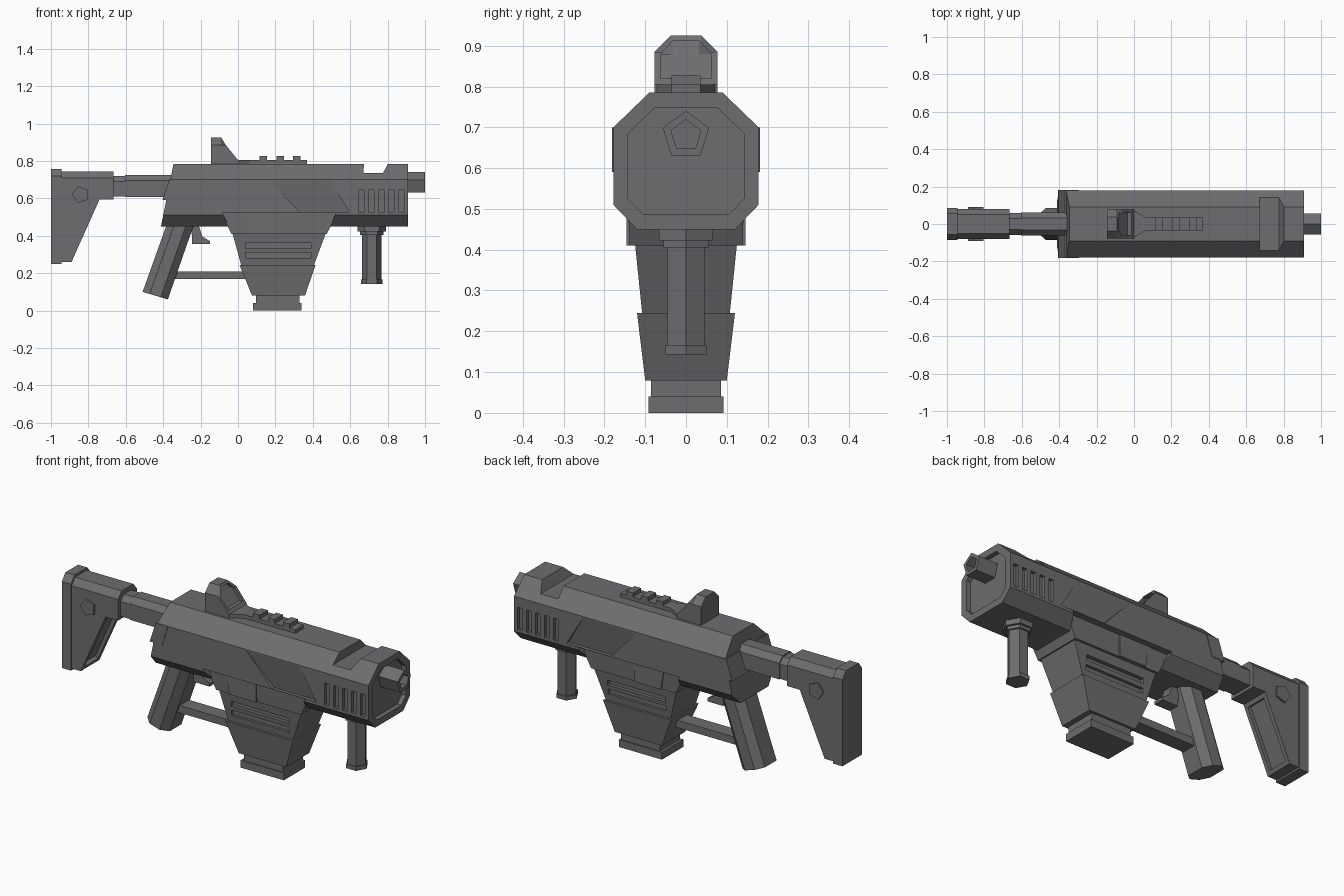
import bpy, bmesh, math
from mathutils import Vector

cube = bpy.data.objects.get("Cube")
if cube:
    bpy.data.objects.remove(cube)

grey = bpy.data.materials.new("gunmetal_grey")
grey.use_nodes = True
colour = (0.155, 0.153, 0.163, 1)
grey.diffuse_color = colour
grey.node_tree.nodes["Principled BSDF"].inputs["Base Color"].default_value = colour


def loft(name, rings):
    """Skin a stack of equal-length rings and cap both ends."""
    bm = bmesh.new()
    rows = [[bm.verts.new(p) for p in ring] for ring in rings]
    n = len(rows[0])
    for a, b in zip(rows, rows[1:]):
        for i in range(n):
            j = (i + 1) % n
            bm.faces.new((a[i], a[j], b[j], b[i]))
    bm.faces.new(rows[0])
    bm.faces.new(rows[-1])
    bmesh.ops.remove_doubles(bm, verts=bm.verts, dist=1e-5)
    bmesh.ops.recalc_face_normals(bm, faces=bm.faces)
    mesh = bpy.data.meshes.new(name)
    bm.to_mesh(mesh)
    bm.free()
    mesh.materials.append(grey)
    obj = bpy.data.objects.new(name, mesh)
    bpy.context.collection.objects.link(obj)
    return obj


def prism(name, profile, y0, y1):
    """Side profile (x, z) pushed from y0 to y1."""
    return loft(name, [[(x, y, z) for x, z in profile] for y in (y0, y1)])


def shouldered(name, profile, half, flat, cap):
    """Side profile whose top edges are chamfered from cap height to full height."""
    rings = []
    for y in (-half, -flat, flat, half):
        limit = cap if abs(y) == half else 9
        rings.append([(x, y, min(z, limit)) for x, z in profile])
    return loft(name, rings)


def stack(name, levels):
    """Rectangles (z, x0, x1, half_y) joined upwards."""
    return loft(name, [[(a, -h, z), (b, -h, z), (b, h, z), (a, h, z)] for z, a, b, h in levels])


def box(name, x0, x1, y0, y1, z0, z1):
    return prism(name, [(x0, z0), (x1, z0), (x1, z1), (x0, z1)], y0, y1)


def polygon(n, r, start):
    return [(r * math.cos(start + i * math.tau / n), r * math.sin(start + i * math.tau / n)) for i in range(n)]


def cut(obj, cutters):
    """Subtract the cutters, bake the result and drop the cutters."""
    for c in cutters:
        c.hide_render = True
        mod = obj.modifiers.new("cut", 'BOOLEAN')
        mod.operation = 'DIFFERENCE'
        mod.solver = 'EXACT'
        mod.object = c
    bpy.context.view_layer.update()
    result = bpy.data.meshes.new_from_object(obj.evaluated_get(bpy.context.evaluated_depsgraph_get()))
    obj.modifiers.clear()
    obj.data = result
    for c in cutters:
        bpy.data.objects.remove(c)


def inset(obj, direction, thickness, depth):
    """Inset and sink the faces looking along a direction."""
    bm = bmesh.new()
    bm.from_mesh(obj.data)
    d = Vector(direction).normalized()
    faces = [f for f in bm.faces if f.normal.dot(d) > 0.95]
    bmesh.ops.inset_region(bm, faces=faces, thickness=thickness, use_even_offset=True)
    geo = bmesh.ops.extrude_face_region(bm, geom=faces)["geom"]
    bmesh.ops.delete(bm, geom=faces, context='FACES')
    bmesh.ops.translate(bm, vec=-d * depth, verts=[v for v in geo if isinstance(v, bmesh.types.BMVert)])
    bm.to_mesh(obj.data)
    bm.free()


# Main body: octagonal tube with a slanted rear and a hollowed muzzle face
half = [(0.12, 0.45), (0.178, 0.51), (0.178, 0.70), (0.09, 0.785)]
octagon = half + [(-y, z) for y, z in reversed(half)]
rear = [(-0.345 - (0.785 - z) * 0.2, y, z) for y, z in octagon]
body = loft("body", [rear, [(0.91, y, z) for y, z in octagon]])
inset(body, (1, 0, 0), 0.036, 0.025)
cutters = [
    prism("notch_cutter", [(0.675, 0.80), (0.67, 0.735), (0.775, 0.735), (0.81, 0.80)], -0.3, 0.3),
    prism("underside_cutter", [(-0.085, 0.525), (0.525, 0.525), (0.475, 0.40), (-0.025, 0.40)], -0.3, 0.3),
]
# Side panels lean inwards towards the bottom
panel = [(0.17, 0.70), (0.49, 0.70), (0.595, 0.527), (0.33, 0.527)]
for side in (-1, 1):
    lean = [(x, side * (0.179 - (0.70 - z) * 0.12), z) for x, z in panel]
    cutters.append(loft("panel_cutter", [lean, [(x, side * 0.3, z) for x, z in panel]]))
    for i in range(5):
        x = 0.645 + i * 0.054
        cutters.append(box("vent_cutter", x, x + 0.028, side * 0.16, side * 0.3, 0.525, 0.645))
cut(body, cutters)

# Rear collar
collar = [(-0.405, 0.59), (-0.33, 0.59), (-0.295, 0.70), (-0.368, 0.70)]
prism("rear_collar", collar, -0.181, 0.181)

# Magazine well, magazine and base
stack("magazine_well", [(0.41, -0.035, 0.475, 0.138), (0.53, -0.095, 0.535, 0.143)])
prism("well_plate", [(0.03, 0.53), (0.21, 0.53), (0.21, 0.41), (0.05, 0.41)], -0.146, 0.146)
upper = stack("upper_magazine", [(0.24, 0.018, 0.405, 0.107), (0.415, -0.03, 0.47, 0.125)])
cut(upper, [box("slot_cutter", 0.04, 0.39, s * 0.098, s * 0.3, z, z + 0.028)
            for s in (-1, 1) for z in (0.282, 0.333)])
stack("lower_magazine", [(0.08, 0.075, 0.358, 0.10), (0.245, 0.008, 0.415, 0.12)])
stack("magazine_neck", [(0.035, 0.095, 0.33, 0.086), (0.085, 0.095, 0.33, 0.086)])
stack("magazine_foot", [(0, 0.08, 0.34, 0.092), (0.04, 0.08, 0.34, 0.092)])


# Pistol grip with chamfered corners, trigger and lower brace
def grip_ring(x0, z0, x1, z1):
    ring = []
    for t, y in ((0, 0.05), (0.28, 0.085), (0.72, 0.085), (1, 0.05)):
        ring.append((x0 + (x1 - x0) * t, y, z0 + (z1 - z0) * t))
    return ring + [(x, -y, z) for x, y, z in reversed(ring)]


loft("pistol_grip", [grip_ring(-0.51, 0.10, -0.375, 0.06), grip_ring(-0.36, 0.52, -0.215, 0.52)])
prism("trigger", [(-0.25, 0.47), (-0.215, 0.47), (-0.19, 0.395), (-0.15, 0.372), (-0.15, 0.355), (-0.245, 0.355)],
      -0.03, 0.03)
box("lower_brace", -0.38, 0.05, -0.04, 0.04, 0.17, 0.21)

# Stock tube, stock and butt plate
shouldered("stock_tube", [(-0.68, 0.61), (-0.30, 0.61), (-0.30, 0.72), (-0.68, 0.72)], 0.058, 0.03, 0.69)
shouldered("stock_sleeve", [(-0.605, 0.608), (-0.30, 0.608), (-0.30, 0.725), (-0.605, 0.725)], 0.062, 0.033, 0.695)
stock = shouldered("stock", [(-0.95, 0.26), (-0.89, 0.26), (-0.74, 0.595), (-0.665, 0.595),
                             (-0.665, 0.745), (-0.95, 0.745)], 0.08, 0.05, 0.71)
inset(stock, (0.335, 0, -0.15), 0.022, 0.02)
shouldered("butt_plate", [(-1, 0.25), (-0.945, 0.25), (-0.945, 0.758), (-1, 0.758)], 0.085, 0.055, 0.72)
badge = [(-0.842 + x, 0.62 + z) for x, z in polygon(5, 0.046, math.pi)]
prism("stock_badge", badge, -0.09, 0.09)

# Barrel: hollow pentagon
section = [(y, 0.68 + z) for y, z in polygon(5, 0.06, math.pi / 2)]
barrel = loft("barrel", [[(x, y, z) for y, z in section] for x in (0.86, 1.0)])
inset(barrel, (1, 0, 0), 0.017, 0.06)

# Front grip: hexagonal post with two collars and a foot
for name, r, z0, z1 in (("front_grip", 0.052, 0.15, 0.46), ("front_grip_foot", 0.058, 0.143, 0.165),
                        ("front_grip_collar", 0.063, 0.405, 0.43), ("front_grip_mount", 0.076, 0.422, 0.46)):
    loft(name, [[(0.715 + x, y, z) for x, y in polygon(6, r, 0)] for z in (z0, z1)])

# Hooded sight with a sunken sloping lens, flared rail and rail teeth
hood = shouldered("sight_hood", [(-0.145, 0.78), (0, 0.78), (0, 0.805), (-0.065, 0.885), (-0.09, 0.925),
                                 (-0.145, 0.925)], 0.077, 0.037, 0.885)
opening = shouldered("opening_cutter", [(-0.035, 0.82), (0.1, 0.82), (0.1, 0.912), (-0.102, 0.912),
                                        (-0.082, 0.88)], 0.062, 0.032, 0.88)
cut(hood, [opening])
plan = [(-0.01, 0.077), (0.065, 0.035), (0.37, 0.035)]
plan += [(x, -y) for x, y in reversed(plan)]
loft("sight_rail", [[(x, y, z) for x, y in plan] for z in (0.78, 0.805)])
for i in range(3):
    x = 0.115 + i * 0.09
    box("rail_tooth_%d" % (i + 1), x, x + 0.04, -0.035, 0.035, 0.80, 0.827)
